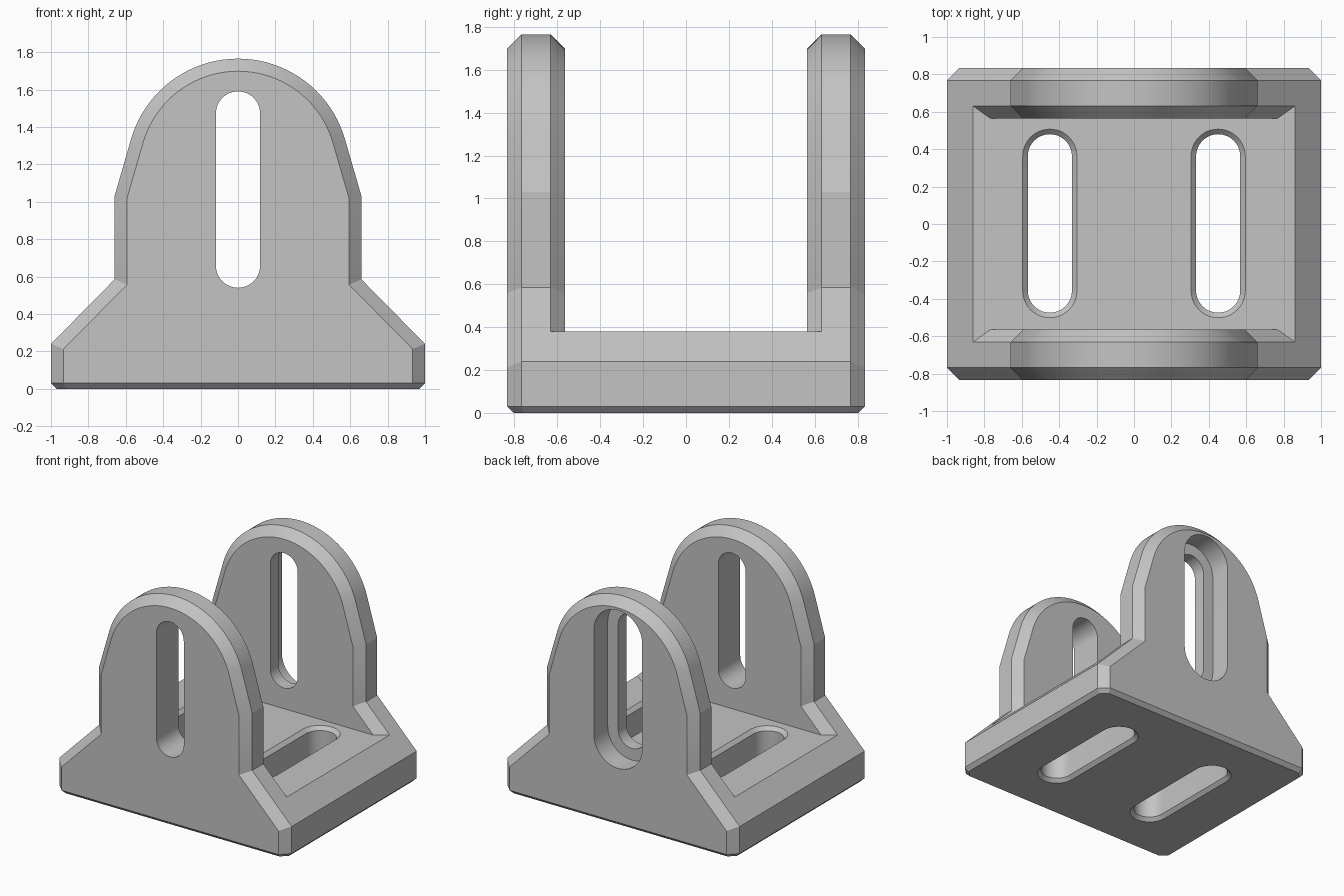
import bpy, bmesh, math
from mathutils import Vector

cube = bpy.data.objects.get("Cube")
if cube:
    bpy.data.objects.remove(cube)

CHAMFER, DEPTH, INNER, BOTTOM = 0.067, 0.835, 0.565, 0.03

grey = bpy.data.materials.new("light_grey")
grey.use_nodes = True
colour = (0.55, 0.55, 0.55, 1)
grey.diffuse_color = colour
grey.node_tree.nodes["Principled BSDF"].inputs["Base Color"].default_value = colour


def inset(points, d):
    """Move a counter-clockwise outline inwards with mitred corners."""
    pts = [Vector(p) for p in points]
    out = []
    for i, p in enumerate(pts):
        a = (p - pts[i - 1]).normalized()
        b = (pts[(i + 1) % len(pts)] - p).normalized()
        n1, n2 = Vector((a.y, -a.x)), Vector((b.y, -b.x))
        out.append(p - (n1 + n2) * d / (1 + n1.dot(n2)))
    return out


def loft(name, layers, place, trim=False):
    """Join outlines of equal length at successive depths into a solid."""
    bm = bmesh.new()
    rings = [[bm.verts.new(place(p[0], p[1], t)) for p in pts] for t, pts in layers]
    for r, s in zip(rings, rings[1:]):
        for i in range(len(r)):
            bm.faces.new((r[i - 1], r[i], s[i], s[i - 1]))
    bm.faces.new(rings[0])
    bm.faces.new(rings[-1])
    if trim:
        trim_bottom(bm)
    bmesh.ops.recalc_face_normals(bm, faces=bm.faces)
    mesh = bpy.data.meshes.new(name)
    bm.to_mesh(mesh)
    bm.free()
    mesh.materials.append(grey)
    obj = bpy.data.objects.new(name, mesh)
    bpy.context.collection.objects.link(obj)
    return obj


def trim_bottom(bm):
    """Cut flat at the ground and chamfer the bottom rim."""
    k = math.sqrt(0.5)
    planes = [((0, 0, 0), (0, 0, -1))]
    for s in (-1, 1):
        planes.append(((s, 0, BOTTOM), (s, 0, -1)))
        planes.append(((0, s * DEPTH, BOTTOM), (0, s, -1)))
        for t in (-1, 1):
            planes.append(((s, t * (DEPTH - CHAMFER), BOTTOM), (s * k, t * k, -1)))
    for co, no in planes:
        cut = bmesh.ops.bisect_plane(bm, geom=bm.verts[:] + bm.edges[:] + bm.faces[:],
                                     plane_co=co, plane_no=no, clear_outer=True)
        edges = [e for e in cut["geom_cut"] if isinstance(e, bmesh.types.BMEdge)]
        if edges:
            bmesh.ops.holes_fill(bm, edges=[e for e in edges if e.is_boundary])


def boolean(target, tool, operation):
    mod = target.modifiers.new("join", "BOOLEAN")
    mod.operation, mod.solver, mod.object = operation, "EXACT", tool
    bpy.context.view_layer.objects.active = target
    bpy.ops.object.modifier_apply(modifier=mod.name)
    bpy.data.objects.remove(tool)


def slot(cx, cy, radius, half_length, steps=24):
    """Upright slot outline with round ends."""
    pts = []
    for start, side in ((0, 1), (math.pi, -1)):
        for i in range(steps + 1):
            a = start + math.pi * i / steps
            pts.append((cx + radius * math.cos(a),
                        cy + side * (half_length - radius) + radius * math.sin(a)))
    return pts


def upright(u, v, t):
    return (u, t, v)


def flat(u, v, t):
    return (u, v, t)


# Side plate outline: flared foot, straight neck, round head
R, ZC = 0.595, 1.17
tilt = math.radians(16)
arc = [(R * math.cos(a), ZC + R * math.sin(a))
       for a in (tilt + (math.pi - 2 * tilt) * i / 40 for i in range(41))]
right = [(1, -0.3), (1, 0.24), (0.66, 0.585), (0.66, 1.03)]
outline = right + arc + [(-x, z) for x, z in reversed(right)]
small = inset(outline, CHAMFER)

# Base block between the plates
base_half = [(1, -0.3), (1, 0.24), (0.862, 0.38)]
base_shape = base_half + [(-x, z) for x, z in reversed(base_half)]
bracket = loft("bracket", [(-0.7, base_shape), (0.7, base_shape)], upright, True)

# Front and back plates
for s in (-1, 1):
    plate = loft("side_plate", [(s * DEPTH, small), (s * (DEPTH - CHAMFER), outline),
                                (s * (INNER + CHAMFER), outline), (s * INNER, small)],
                 upright, True)
    boolean(bracket, plate, "UNION")

# Upright slots through both plates, with a wider recess in the back one
narrow, wide = slot(0, 1.065, 0.118, 0.525), slot(0, 1.065, 0.208, 0.615)
boolean(bracket, loft("plate_slot", [(-1, narrow), (1, narrow)], upright), "DIFFERENCE")
boolean(bracket, loft("back_recess", [(DEPTH - 0.17, wide), (1, wide)], upright), "DIFFERENCE")

# Floor slots with chamfered rims above and below
for s in (-1, 1):
    core = slot(s * 0.45, 0.003, 0.118, 0.477)
    rim = inset(core, -0.047)
    edge = inset(core, -0.027)
    layers = [(-0.02, rim), (0, edge), (0.027, core), (0.353, core), (0.38, edge), (0.4, rim)]
    boolean(bracket, loft("floor_slot", layers, flat), "DIFFERENCE")

# Smooth the rounded walls, keep every chamfer crisp
bpy.ops.object.select_all(action="DESELECT")
bracket.select_set(True)
bpy.context.view_layer.objects.active = bracket
bpy.ops.object.shade_smooth_by_angle(angle=math.radians(12))
